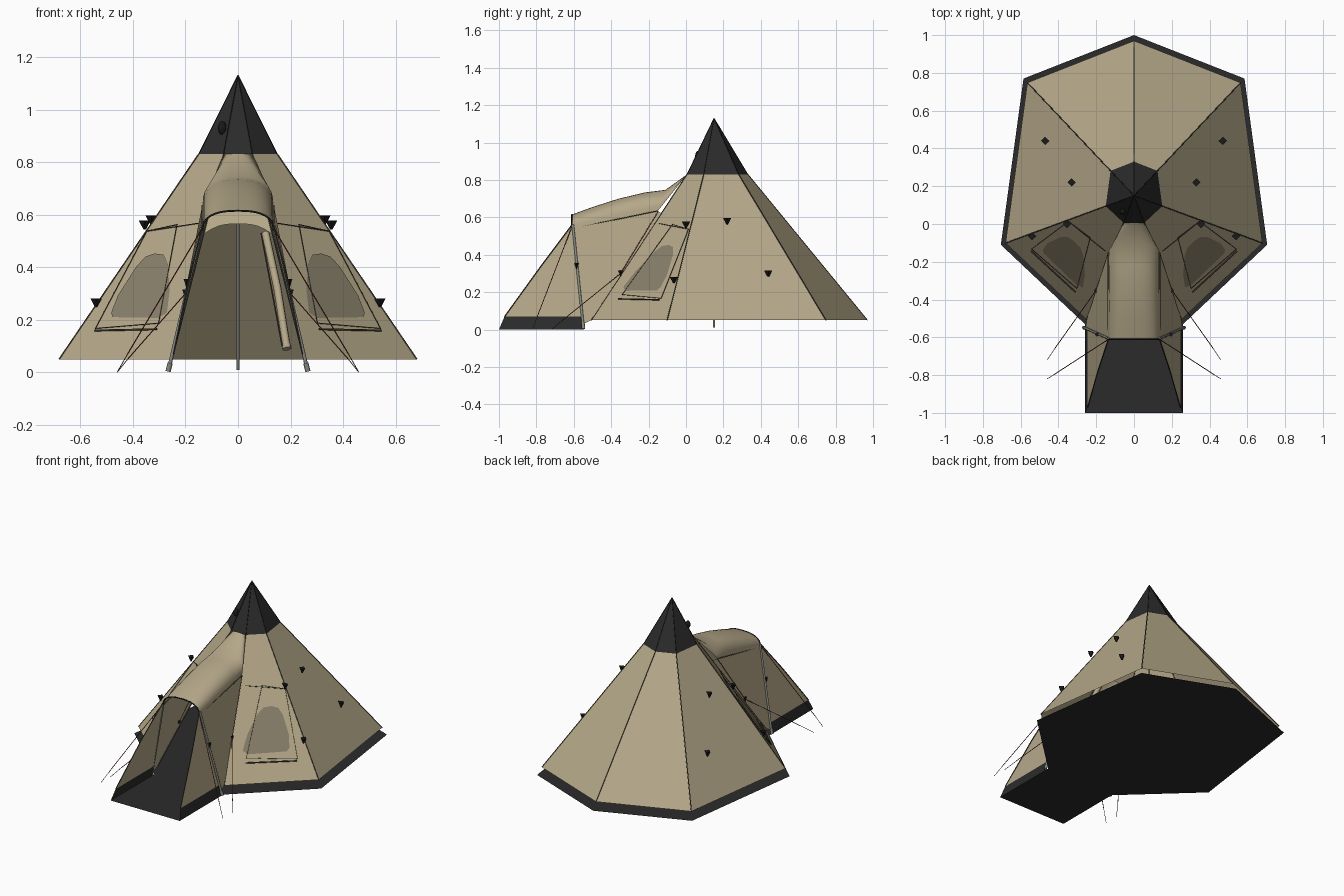
import bpy, bmesh, math
from mathutils import Vector

cube = bpy.data.objects.get("Cube")
if cube:
    bpy.data.objects.remove(cube, do_unlink=True)


def material(name, r, g, b):
    m = bpy.data.materials.new(name)
    m.use_nodes = True
    m.diffuse_color = (r, g, b, 1)
    m.node_tree.nodes["Principled BSDF"].inputs["Base Color"].default_value = (r, g, b, 1)
    return m


TAN = material("tan canvas", .46, .39, .25)
DARK = material("charcoal groundsheet", .024, .024, .024)
MESH = material("window mesh", .25, .215, .145)
SEAM = material("dark olive seam", .055, .05, .035)
METAL = material("grey metal", .25, .25, .23)
RED = material("red cord", .16, .025, .018)
BLACK = material("black trim", .01, .01, .01)


def surface(name, verts, faces, mat):
    me = bpy.data.meshes.new(name)
    me.from_pydata([tuple(v) for v in verts], [], faces)
    me.materials.append(mat)
    ob = bpy.data.objects.new(name, me)
    bpy.context.collection.objects.link(ob)
    return ob


def sheet(name, verts, mat):
    return surface(name, verts, [range(len(verts))], mat)


def tube(name, points, radius, mat, closed=False):
    cu = bpy.data.curves.new(name, 'CURVE')
    cu.dimensions = '3D'
    cu.bevel_depth = radius
    cu.bevel_resolution = 1
    cu.use_fill_caps = True
    sp = cu.splines.new('POLY')
    sp.points.add(len(points) - 1)
    for p, co in zip(sp.points, points):
        p.co = (*co, 1)
    sp.use_cyclic_u = closed
    tmp = bpy.data.objects.new(name + "_path", cu)
    bpy.context.collection.objects.link(tmp)
    bpy.context.view_layer.update()
    dg = bpy.context.evaluated_depsgraph_get()
    me = bpy.data.meshes.new_from_object(tmp.evaluated_get(dg))
    bpy.data.objects.remove(tmp, do_unlink=True)
    me.materials.clear()
    me.materials.append(mat)
    ob = bpy.data.objects.new(name, me)
    bpy.context.collection.objects.link(ob)
    return ob


def toggle(name, pos, radius, depth):
    bm = bmesh.new()
    bmesh.ops.create_cone(bm, cap_ends=True, segments=4, radius1=radius * .2,
                          radius2=radius, depth=depth)
    bmesh.ops.translate(bm, verts=bm.verts, vec=pos)
    me = bpy.data.meshes.new(name)
    bm.to_mesh(me)
    bm.free()
    me.materials.append(BLACK)
    bpy.context.collection.objects.link(bpy.data.objects.new(name, me))


# Seven-sided plan, measured from the centre pole
CY, APEX, RING, HEM = .15, 1.13, .83, .05
half = [(.26, -.68), (.705, -.26), (.585, .62)]
plan = half + [(0, .85)] + [(-x, y) for x, y in reversed(half)]


def corner(i, z):
    s = .212 + (RING - z) * .965
    return Vector((plan[i][0] * s, CY + plan[i][1] * s, z))


# Main walls and ridge seams
n = len(plan)
low = [corner(i, HEM) for i in range(n)]
ring = [corner(i, RING) for i in range(n)]
surface("tent_walls", low + ring,
        [(i, i + 1, n + i + 1, n + i) for i in range(n - 1)], TAN)
apex = Vector((0, CY, APEX))
for i in range(n):
    tube("ridge_seam", [low[i], ring[i]], .003, SEAM)
    tube("cap_seam", [ring[i], apex], .002, BLACK)

# Cap with its small vent
surface("cap", ring + [apex], [(i, (i + 1) % n, n) for i in range(n)], DARK)
bpy.ops.mesh.primitive_uv_sphere_add(segments=12, ring_count=8, radius=.02,
                                     location=(-.06, .065, .93))
vent = bpy.context.object
vent.name = "cap_vent"
vent.scale = (.8, .8, 1.3)
vent.data.materials.append(BLACK)

# Flat groundsheet running out under the porch
floor = [(x, CY + y, 0) for x, y in plan]
sheet("groundsheet", floor + [(-.26, -1, 0), (.26, -1, 0)], DARK)

# Front panel above the arched doorway
arch = []
for k in range(11):
    u = 1 - k / 5
    z = .565 - .04 * abs(u) ** 3
    edge = corner(0, z)
    arch.append((edge.x * u, edge.y, z))
sheet("front_panel", [ring[0]] + arch + [ring[-1]], TAN)

# Porch hood: arched sections, the last one merging with the cap ring
STEPS = 16
sections = [(-.61, -.61, .615, .54), (-.5, -.5, .655, .563), (-.36, -.36, .70, .592),
            (-.22, -.24, .733, .617), (-.11, -.15, .747, .635)]
verts = []
for y_top, y_low, top, bottom in sections:
    for k in range(STEPS + 1):
        a = math.pi * k / STEPS
        c, s = math.cos(a), math.sin(a)
        x = .135 * math.copysign(abs(c) ** .8, c)
        f = s ** .8
        verts.append((x, y_low + (y_top - y_low) * f, bottom + (top - bottom) * f))
rim = verts[:STEPS + 1]
for k in range(STEPS + 1):
    verts.append(ring[0].lerp(ring[-1], k / STEPS))
w = STEPS + 1
hood = surface("porch_hood", verts,
               [(r * w + k, r * w + k + 1, (r + 1) * w + k + 1, (r + 1) * w + k)
                for r in range(len(sections)) for k in range(STEPS)], TAN)
bpy.ops.object.select_all(action='DESELECT')
bpy.context.view_layer.objects.active = hood
hood.select_set(True)
bpy.ops.object.shade_smooth_by_angle(angle=math.radians(35))
tube("hood_rim", rim, .004, BLACK)


def on_window_wall(x, z, lift=.004):
    a, b = corner(0, z), corner(1, z)
    p = a.lerp(b, (x - a.x) / (b.x - a.x))
    return p + Vector((.56, -.6, .56)) * lift


# Paired parts
for side, label in ((1, "left"), (-1, "right")):
    def flip(points):
        return [(side * p[0], p[1], p[2]) for p in points]

    # Porch side walls with a dark lower band
    hood_front, foot = (.135, -.61, .56), (.26, -.55, 0)
    band_back, band_front = (.245, -.555, .07), (.245, -.97, .07)
    sheet(label + "_porch_band", flip([(.26, -1, 0), foot, band_back, band_front]), DARK)
    front_edge = [band_front, (.19, -.775, .34), hood_front]
    sheet(label + "_porch_wall", flip(front_edge + [band_back]), TAN)
    tube(label + "_porch_hem", flip(front_edge), .003, SEAM)
    sheet(label + "_porch_link",
          flip([hood_front, (.135, -.15, .635), corner(0, .62), low[0], (.255, -.55, .03)]), TAN)
    tube(label + "_porch_pole", flip([(.136, -.605, .56), (.265, -.548, .005)]), .007, METAL)
    tube(label + "_pole_foot", flip([(.258, -.551, .035), (.266, -.548, .004)]), .01, METAL)
    tube(label + "_hood_seam", flip([(.136, -.61, .54), (.136, -.15, .635)]), .003, SEAM)

    # Window with stitched frame
    outline = [(.475, .208), (.48, .225), (.455, .29), (.385, .4), (.35, .438), (.315, .45),
               (.28, .445), (.265, .41), (.258, .31), (.268, .225), (.3, .205)]
    sheet(label + "_window", flip([on_window_wall(x, z) for x, z in outline]), MESH)
    frame = [(.345, .535), (.23, .56), (.3, .185), (.54, .165)]
    tube(label + "_window_frame", flip([on_window_wall(x, z) for x, z in frame]),
         .002, SEAM, True)
    tube(label + "_window_top_seam",
         flip([on_window_wall(.345, .535), on_window_wall(.15, .565)]), .002, SEAM)
    tube(label + "_window_sill",
         flip([on_window_wall(.305, .16, .008), on_window_wall(.54, .155, .008)]), .004, SEAM)

    # Guy lines: red cord, then a thin dark end to the ground
    lines = {"front": [(.135, -.61, .55), (.42, -.795, .07), (.46, -.82, 0)],
             "rear": [(.135, -.15, .63), (.2, -.35, .3), (.42, -.66, .05), (.46, -.72, 0)]}
    for part, path in lines.items():
        tube(f"{label}_{part}_guy_line", flip(path[:-1]), .0022, RED)
        tube(f"{label}_{part}_guy_end", flip(path[-2:]), .0015, SEAM)

    # Toggles on the walls and lines
    for p in [(.33, .22, .58), (.47, .44, .3), (.355, 0, .56), (.54, -.065, .265)]:
        toggle(label + "_wall_toggle", flip([p])[0], .022, .034)
    for p in [(.2, -.35, .3), (.195, -.585, .34)]:
        toggle(label + "_line_toggle", flip([p])[0], .012, .03)

# Centre pole and rolled-up door
tube("centre_pole", [(0, CY, .01), (0, CY, 1.1)], .006, METAL)
tube("rolled_door", [(.105, -.2, .53), (.15, -.33, .32), (.185, -.45, .1)], .016, TAN)
tube("door_tie", [(.184, -.447, .105), (.186, -.453, .09)], .019, TAN)
tube("door_seam", [(.088, -.2, .53), (.168, -.46, .1)], .003, SEAM)
